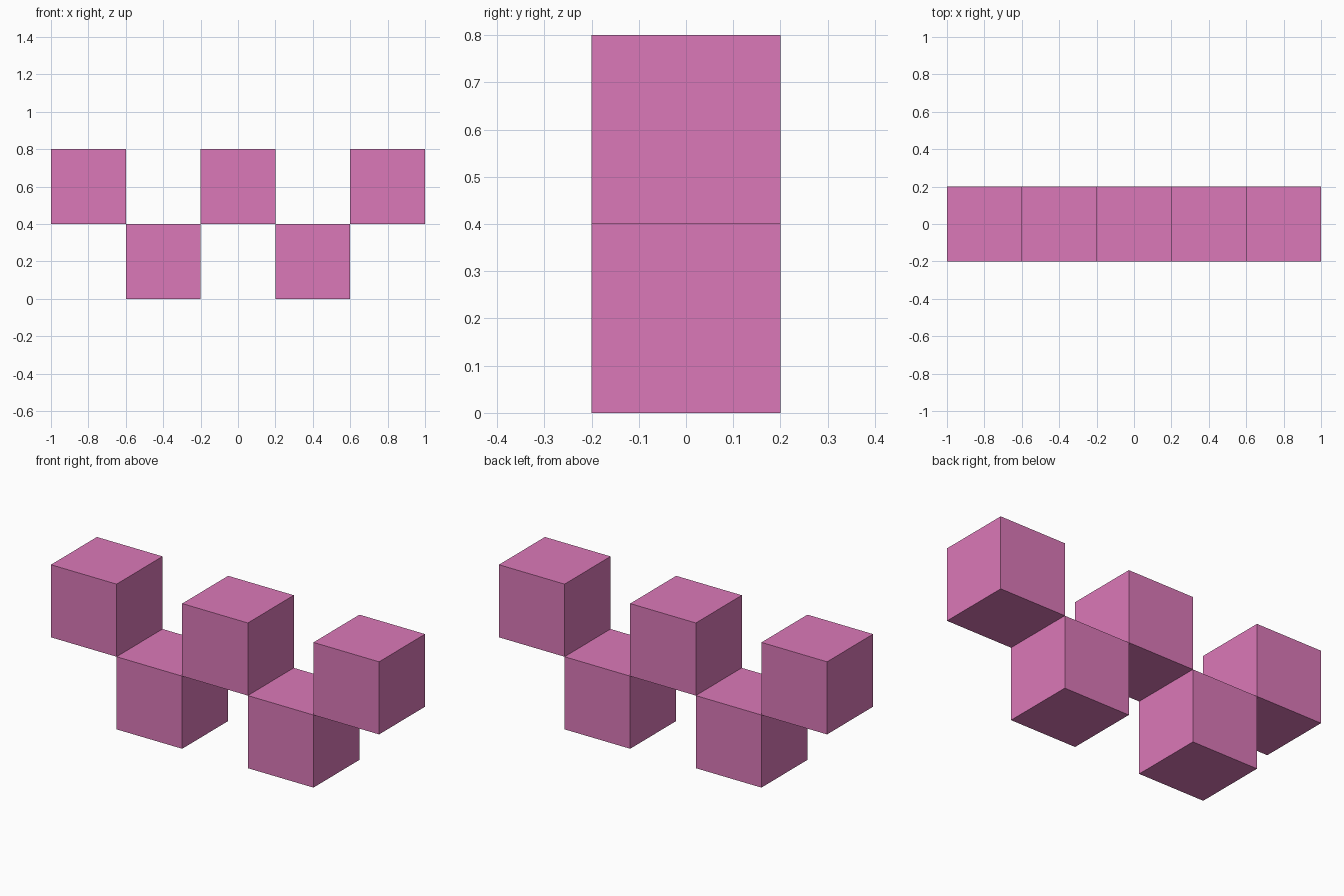
import bpy

if "Cube" in bpy.data.objects:
    bpy.data.objects.remove(bpy.data.objects["Cube"])

SIZE = 0.4

# Shared pink material
pink = bpy.data.materials.new("pink")
pink.diffuse_color = (0.71, 0.19, 0.48, 1.0)
pink.use_nodes = True
pink.node_tree.nodes["Principled BSDF"].inputs["Base Color"].default_value = pink.diffuse_color


def add_cube(name, x, z):
    bpy.ops.mesh.primitive_cube_add(size=SIZE, location=(x, 0, z))
    cube = bpy.context.object
    cube.name = name
    cube.data.materials.append(pink)


# Zigzag row: upper and lower cubes alternate, touching along their edges
for i in range(5):
    upper = i % 2 == 0
    level = "upper" if upper else "lower"
    add_cube(f"{level}_cube_{i + 1}", (i - 2) * SIZE, SIZE * (1.5 if upper else 0.5))
